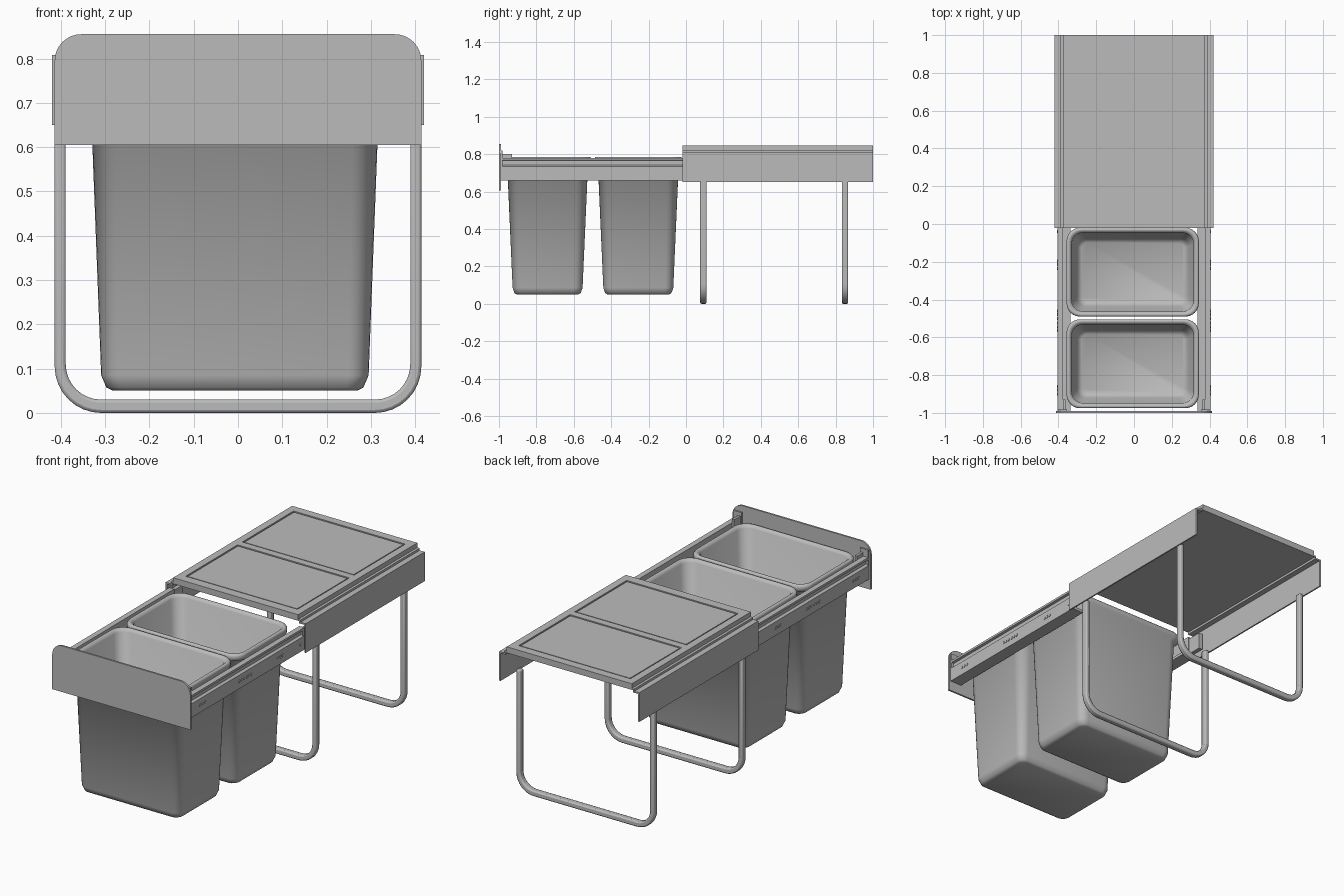
import bpy, bmesh, math

cube = bpy.data.objects.get("Cube")
if cube:
    bpy.data.objects.remove(cube)

grey = bpy.data.materials.new("plain grey")
grey.use_nodes = True
COLOUR = (0.5, 0.5, 0.5, 1)
grey.diffuse_color = COLOUR
grey.node_tree.nodes["Principled BSDF"].inputs["Base Color"].default_value = COLOUR


def finish(name, bm, smooth=False):
    bmesh.ops.recalc_face_normals(bm, faces=bm.faces)
    mesh = bpy.data.meshes.new(name)
    for f in bm.faces:
        f.smooth = smooth
    bm.to_mesh(mesh)
    bm.free()
    ob = bpy.data.objects.new(name, mesh)
    mesh.materials.append(grey)
    bpy.context.collection.objects.link(ob)
    return ob


def prism(name, pts, y0, y1):
    """Extrude an x-z outline along y."""
    bm = bmesh.new()
    face = bm.faces.new([bm.verts.new((x, y0, z)) for x, z in pts])
    new = bmesh.ops.extrude_face_region(bm, geom=[face])["geom"]
    moved = [v for v in new if isinstance(v, bmesh.types.BMVert)]
    bmesh.ops.translate(bm, verts=moved, vec=(0, y1 - y0, 0))
    return finish(name, bm)


def box(name, x0, x1, y0, y1, z0, z1):
    return prism(name, [(x0, z0), (x1, z0), (x1, z1), (x0, z1)], y0, y1)


def arc(cx, cz, r, start, end, n=8):
    steps = [math.radians(start + (end - start) * i / n) for i in range(n + 1)]
    return [(cx + r * math.cos(a), cz + r * math.sin(a)) for a in steps]


def rounded_rect(hx, hy, r):
    out = []
    for k, (sx, sy) in enumerate([(1, 1), (-1, 1), (-1, -1), (1, -1)]):
        out += arc(sx * (hx - r), sy * (hy - r), r, 90 * k, 90 * k + 90, 6)
    return out


def bin_body(name, cx, cy):
    # half width, half depth, corner radius, height: outside up, inside down
    rings = [(.275, .165, .03, .05), (.29, .177, .04, .057), (.302, .187, .045, .085),
             (.327, .216, .06, .74), (.349, .234, .07, .752), (.35, .235, .07, .775),
             (.345, .23, .07, .784), (.335, .22, .065, .784), (.323, .208, .06, .77),
             (.295, .18, .045, .085), (.27, .157, .03, .065)]
    bm = bmesh.new()
    loops = [[bm.verts.new((cx + x, cy + y, z)) for x, y in rounded_rect(hx, hy, r)]
             for hx, hy, r, z in rings]
    for a, b in zip(loops, loops[1:]):
        for i in range(len(a)):
            j = (i + 1) % len(a)
            bm.faces.new((a[i], a[j], b[j], b[i]))
    bm.faces.new(loops[0])
    bm.faces.new(loops[-1])
    return finish(name, bm, True)


# Two tapered bins
bin_body("front_bin", -.007, -.74)
bin_body("rear_bin", -.007, -.255)

# Front panel with rounded upper corners
prism("front_panel", [(-.414, .605), (.414, .605)]
      + arc(.354, .795, .06, 0, 90) + arc(-.354, .795, .06, 90, 180), -1, -.99)

# U-shaped legs
OUT, IN, TUBE = .414, .389, .03
outer = ([(-OUT, .66)] + arc(-OUT + .105, .105, .105, 180, 270)
         + arc(OUT - .105, .105, .105, 270, 360) + [(OUT, .66)])
inner = ([(-IN, .66)] + arc(-IN + .08, TUBE + .08, .08, 180, 270)
         + arc(IN - .08, TUBE + .08, .08, 270, 360) + [(IN, .66)])
for name, y in (("front_leg_frame", .093), ("rear_leg_frame", .85)):
    leg = prism(name, outer + inner[::-1], y - .017, y + .017)
    bevel = leg.modifiers.new("rounded edges", "BEVEL")
    bevel.width = .007
    bevel.segments = 2
    bevel.limit_method = "ANGLE"
    bevel.angle_limit = math.radians(50)
    bpy.context.view_layer.objects.active = leg
    leg.select_set(True)
    bpy.ops.object.shade_smooth_by_angle(angle=math.radians(40))
    leg.select_set(False)

# Lid: base plate, raised frame and recessed fields
box("lid_plate", -.375, .375, -.02, 1, .812, .838)
for name, y0, y1 in (("front", -.02, .03), ("middle", .475, .515), ("rear", .955, 1)):
    box("lid_" + name + "_bar", -.375, .375, y0, y1, .838, .845)
for i, (y0, y1) in enumerate(((.03, .475), (.515, .955))):
    box("lid_field_%d" % (i + 1), -.328, .328, y0 + .007, y1 - .007, .838, .843)

for side, s in (("left", 1), ("right", -1)):
    def mirrored(pts):
        return [(s * x, z) for x, z in pts]

    # Lid side bar
    box("lid_%s_bar" % side, s * .335, s * .375, -.02, 1, .838, .845)

    # Fixed housing wall with inward top flange and small step
    prism(side + "_housing", mirrored([
        (.42, .65), (.42, .808), (.389, .808), (.389, .82), (.36, .82),
        (.36, .812), (.381, .812), (.381, .80), (.412, .80), (.412, .65)]), -.02, 1)

    # Extended slide rail with bin ledge
    prism(side + "_slide_rail", mirrored([
        (.335, .66), (.405, .66), (.405, .735), (.392, .742), (.392, .765),
        (.405, .768), (.405, .78), (.375, .78), (.375, .675), (.335, .675)]), -.99, -.01)

    # Rear end of the running rail inside the housing
    box(side + "_rail_tail", s * .38, s * .402, -.02, .07, .68, .77)

    # Front corner bracket
    box(side + "_bracket_plate", s * .355, s * .405, -.99, -.982, .66, .82)
    box(side + "_bracket_arm", s * .362, s * .375, -.99, -.93, .675, .80)

    # Round rivets on the rail
    bm = bmesh.new()
    for start, count in ((-.9, 3), (-.565, 3), (-.5, 3), (-.235, 3), (-.04, 1)):
        for k in range(count):
            made = bmesh.ops.create_cone(bm, cap_ends=True, segments=12,
                                         radius1=.008, radius2=.008, depth=.004)["verts"]
            for v in made:
                x, y, z = v.co
                v.co = (s * .406 + z, start + k * .02 + y, .70 + x)
    finish(side + "_rail_rivets", bm)
